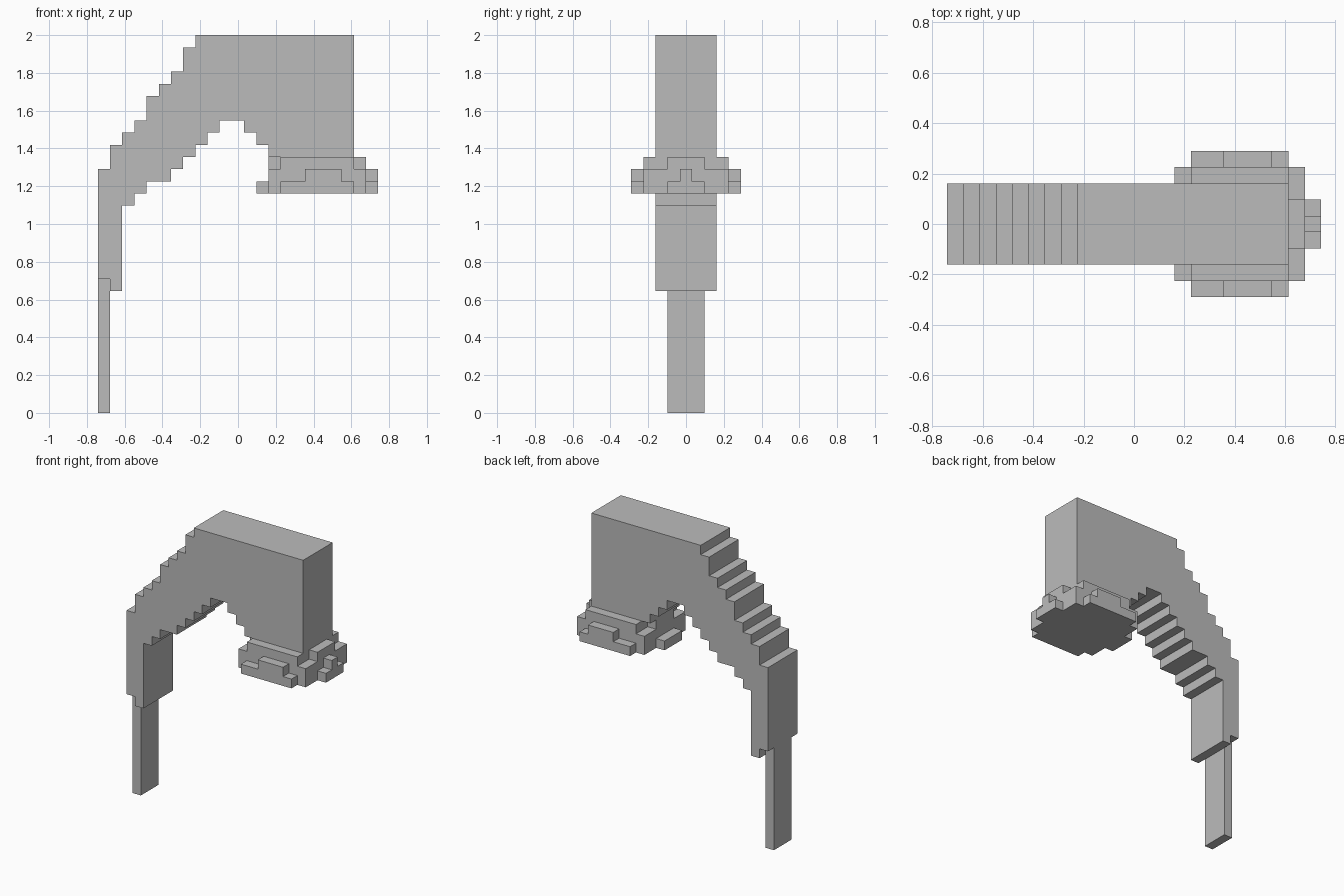
import bpy
import bmesh
from mathutils import Vector

UNIT = 2 / 31      # edge of one block
MID_X = 11.5       # half of the length in blocks

cube = bpy.data.objects.get("Cube")
if cube:
    bpy.data.objects.remove(cube, do_unlink=True)

grey = bpy.data.materials.new("plain grey")
grey.use_nodes = True
colour = (0.5, 0.5, 0.5, 1)
grey.diffuse_color = colour
grey.node_tree.nodes["Principled BSDF"].inputs["Base Color"].default_value = colour


def stairs(steps, end):
    """Corner points of a stepped line from (start, level) pairs."""
    points = []
    for i, (start, level) in enumerate(steps):
        stop = steps[i + 1][0] if i + 1 < len(steps) else end
        points += [(start, level), (stop, level)]
    return points


def extrude_outline(name, outline, to_3d, depth):
    """Flat outline pushed along a vector, in block units."""
    bm = bmesh.new()
    face = bm.faces.new([bm.verts.new(to_3d(a, b)) for a, b in outline])
    result = bmesh.ops.extrude_face_region(bm, geom=[face])
    moved = [v for v in result["geom"] if isinstance(v, bmesh.types.BMVert)]
    bmesh.ops.translate(bm, verts=moved, vec=Vector(depth))
    bmesh.ops.recalc_face_normals(bm, faces=bm.faces)
    bmesh.ops.scale(bm, verts=bm.verts, vec=(UNIT, UNIT, UNIT))
    mesh = bpy.data.meshes.new(name)
    bm.to_mesh(mesh)
    bm.free()
    mesh.materials.append(grey)
    obj = bpy.data.objects.new(name, mesh)
    bpy.context.collection.objects.link(obj)
    return obj


def plan_layer(name, steps, end, bottom, height):
    """Slab whose half width follows the steps, mirrored front to back."""
    side = stairs(steps, end)
    outline = side + [(x, -y) for x, y in reversed(side)]
    extrude_outline(name, outline, lambda x, y: (x - MID_X, y, bottom), (0, 0, height))


# Arched body with stepped back and underside
top = stairs([(0, 20), (1, 22), (2, 23), (3, 24), (4, 26),
              (5, 27), (6, 28), (7, 30), (8, 31)], 21)
underside = stairs([(0, 11), (1, 10), (2, 17), (3, 18), (4, 19), (6, 20), (7, 21),
                    (8, 22), (9, 23), (10, 24), (12, 23), (13, 22), (14, 21)], 21)
extrude_outline("arched_body", top + underside[::-1],
                lambda x, z: (x - MID_X, -2.5, z), (0, 5, 0))

# Thin hanging strip at the low end
plan_layer("lower_strip", [(0, 1.5)], 1, 0, 11)

# Ragged collar around the foot of the block
plan_layer("collar_base", [(13, 1.5), (14, 3.5), (15, 4.5), (21, 3.5), (22, 1.5)], 23, 18, 1)
plan_layer("collar_middle", [(14, 3.5), (17, 4.5), (20, 3.5), (22, 0.5)], 23, 19, 1)
plan_layer("collar_top", [(14, 1.5), (15, 3.5), (21, 1.5)], 22, 20, 1)
